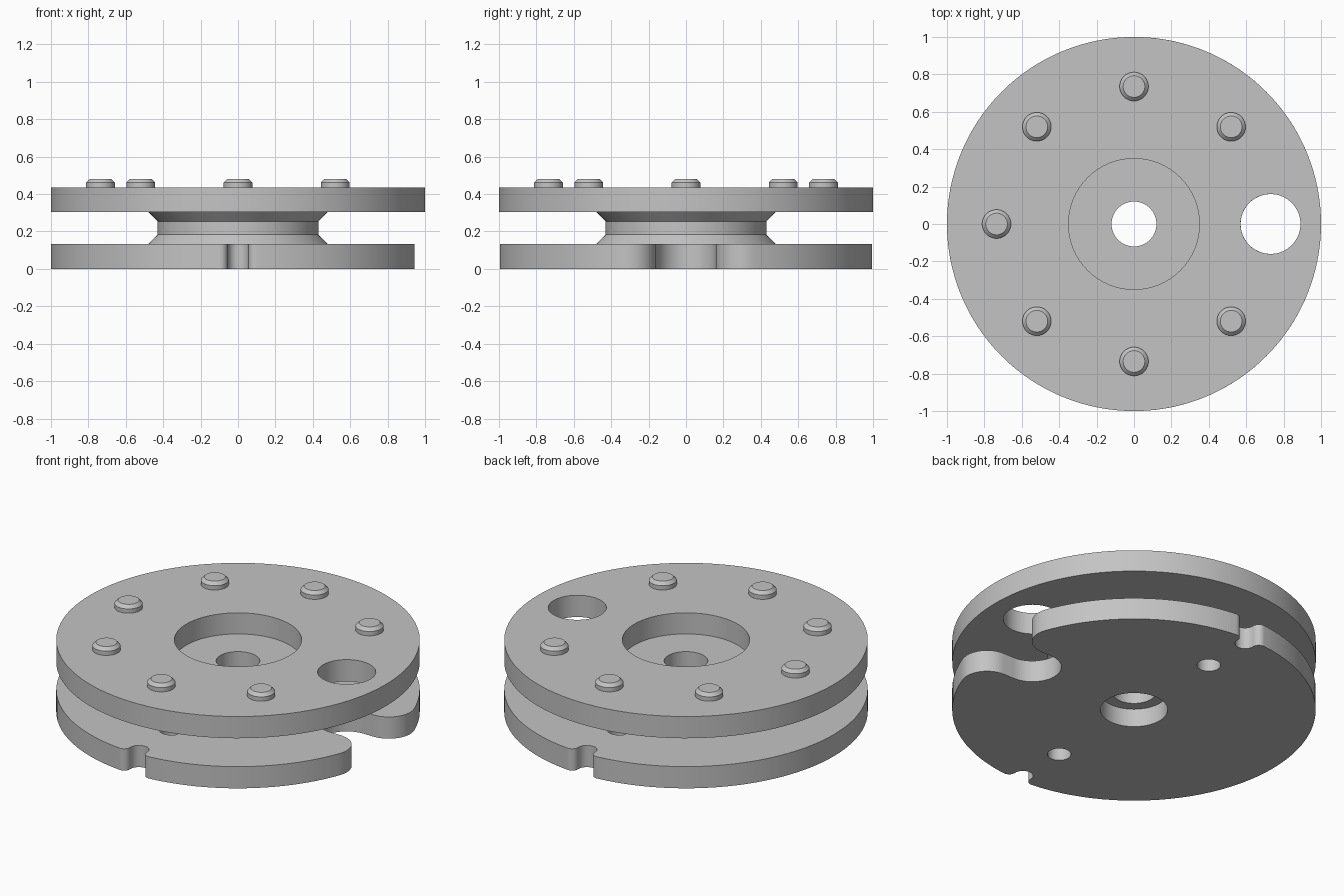
import bpy, bmesh, math
from math import cos, sin, pi, asin, radians

cube = bpy.data.objects.get("Cube")
if cube:
    bpy.data.objects.remove(cube)

grey = bpy.data.materials.new("light_grey")
grey.use_nodes = True
grey.diffuse_color = (0.55, 0.55, 0.55, 1)
grey.node_tree.nodes["Principled BSDF"].inputs["Base Color"].default_value = (0.55, 0.55, 0.55, 1)

PLATE = 0.132            # thickness of each plate
UPPER_Z = 0.304          # underside of the upper plate
TOP = UPPER_Z + PLATE


def finish(obj):
    """Weld, orient, colour and smooth a mesh object."""
    bm = bmesh.new()
    bm.from_mesh(obj.data)
    bmesh.ops.remove_doubles(bm, verts=bm.verts, dist=0.0001)
    bmesh.ops.recalc_face_normals(bm, faces=bm.faces)
    bm.to_mesh(obj.data)
    bm.free()
    obj.data.materials.clear()
    obj.data.materials.append(grey)
    bpy.ops.object.select_all(action='DESELECT')
    obj.select_set(True)
    bpy.context.view_layer.objects.active = obj
    bpy.ops.object.shade_smooth_by_angle(angle=radians(30))
    return obj


def arc(cx, cy, r, a0, a1, n):
    return [(cx + r * cos(a0 + (a1 - a0) * i / n),
             cy + r * sin(a0 + (a1 - a0) * i / n)) for i in range(n + 1)]


def circle(cx, cy, r, n=64):
    return arc(cx, cy, r, 0, 2 * pi, n)[:-1]


def plate(name, outlines, z):
    """Flat plate from an outer outline followed by its holes."""
    curve = bpy.data.curves.new(name, 'CURVE')
    curve.dimensions = '2D'
    curve.fill_mode = 'BOTH'
    curve.extrude = PLATE / 2
    for pts in outlines:
        spline = curve.splines.new('POLY')
        spline.points.add(len(pts) - 1)
        for p, (x, y) in zip(spline.points, pts):
            p.co = (x, y, 0, 1)
        spline.use_cyclic_u = True
    temp = bpy.data.objects.new(name + "_outline", curve)
    bpy.context.collection.objects.link(temp)
    bpy.context.view_layer.update()
    graph = bpy.context.evaluated_depsgraph_get()
    mesh = bpy.data.meshes.new_from_object(temp.evaluated_get(graph))
    bpy.data.objects.remove(temp)
    obj = bpy.data.objects.new(name, mesh)
    bpy.context.collection.objects.link(obj)
    obj.location.z = z + PLATE / 2
    return finish(obj)


def lathe(name, profile, closed, x=0, y=0, n=96):
    """Revolve (radius, z) points; open profiles are capped at both ends."""
    bm = bmesh.new()
    rings = [[bm.verts.new((r * cos(2 * pi * i / n), r * sin(2 * pi * i / n), z))
              for i in range(n)] for r, z in profile]
    pairs = list(zip(rings, rings[1:]))
    if closed:
        pairs.append((rings[-1], rings[0]))
    else:
        bm.faces.new(rings[0])
        bm.faces.new(rings[-1])
    for a, b in pairs:
        for i in range(n):
            j = (i + 1) % n
            bm.faces.new((a[i], a[j], b[j], b[i]))
    mesh = bpy.data.meshes.new(name)
    bm.to_mesh(mesh)
    bm.free()
    obj = bpy.data.objects.new(name, mesh)
    bpy.context.collection.objects.link(obj)
    obj.location = (x, y, 0)
    return finish(obj)


def notch(angle, half, depth, fillet):
    """Round-ended slot in a unit rim with filleted lips; also its rim half-angle."""
    t = asin((half + fillet) / (1 - fillet))
    cx, cy = (1 - fillet) * cos(t), half + fillet
    pts = (arc(cx, -cy, fillet, -t, pi / 2, 12)
           + arc(depth, 0, half, 1.5 * pi, pi / 2, 24)
           + arc(cx, cy, fillet, -pi / 2, t, 12))
    c, s = cos(angle), sin(angle)
    return [(x * c - y * s, x * s + y * c) for x, y in pts], t


# Lower plate: one big slot on the left, small notches front and back
slots = [(0, 0.16, 0.73, 0.144), (pi / 2, 0.055, 0.95, 0.04), (1.5 * pi, 0.055, 0.95, 0.04)]
built = [(a,) + notch(a, h, d, f) for a, h, d, f in slots]
rim = []
for k, (a, pts, t) in enumerate(built):
    next_a, _, next_t = built[(k + 1) % len(built)]
    if next_a <= a:
        next_a += 2 * pi
    rim += pts + arc(0, 0, 1, a + t, next_a - next_t, 48)[1:-1]
plate("lower_plate", [rim, circle(0, 0, 0.185), circle(0, 0.64, 0.065, 32),
                      circle(0, -0.64, 0.065, 32)], 0)

# Upper plate with centre recess and one round hole
plate("upper_plate", [circle(0, 0, 1, 128), circle(0, 0, 0.35), circle(0.73, 0, 0.16)], UPPER_Z)

# Waisted hub joining the plates, bored through the middle
lathe("hub", [(0.12, UPPER_Z + 0.004), (0.35, UPPER_Z + 0.004), (0.35, UPPER_Z), (0.48, UPPER_Z),
              (0.43, 0.253), (0.43, 0.183), (0.48, PLATE), (0.185, PLATE),
              (0.185, 0.11), (0.12, 0.11)], True)

# Ring of chamfered studs, skipping the hole
for k in range(1, 8):
    a = k * pi / 4
    lathe(f"stud_{k}", [(0.077, TOP - 0.01), (0.077, 0.462), (0.058, 0.481)],
          False, 0.735 * cos(a), 0.735 * sin(a), 40)
